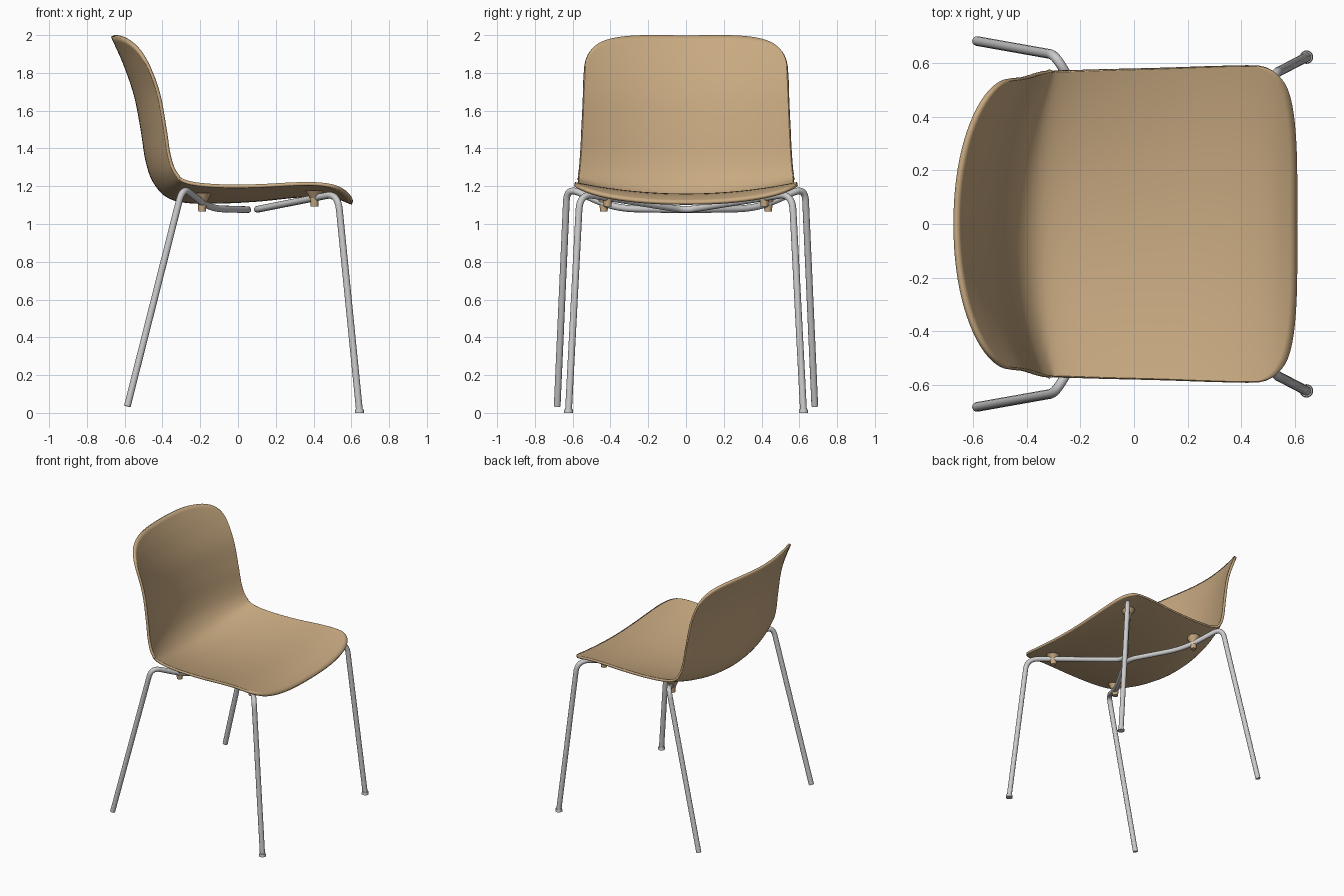
import bpy, bmesh, math
from mathutils import Vector

if "Cube" in bpy.data.objects:
    bpy.data.objects.remove(bpy.data.objects["Cube"])

tan = bpy.data.materials.new("tan_shell")
tan.diffuse_color = (0.58, 0.40, 0.22, 1)
tan.use_nodes = True
tan.node_tree.nodes["Principled BSDF"].inputs["Base Color"].default_value = tan.diffuse_color


def smooth(ob, angle=40):
    bpy.ops.object.select_all(action='DESELECT')
    ob.select_set(True)
    bpy.context.view_layer.objects.active = ob
    bpy.ops.object.shade_smooth_by_angle(angle=math.radians(angle))


def catmull(pts, n=12):
    p = [2 * pts[0] - pts[1]] + pts + [2 * pts[-1] - pts[-2]]
    out = []
    for i in range(1, len(p) - 2):
        a, b, c, d = p[i - 1:i + 3]
        for k in range(n):
            t = k / n
            out.append(0.5 * (2 * b + (c - a) * t + (2 * a - 5 * b + 4 * c - d) * t * t
                              + (3 * b - a - 3 * c + d) * t ** 3))
    return out + [pts[-1]]


# Seat shell: centre line as (x, z, half width, forward/upward curl of the side edge)
profile = catmull([Vector(p) for p in (
    (-.665, 1.995, .53, .10), (-.60, 1.85, .535, .11), (-.542, 1.68, .542, .12),
    (-.507, 1.50, .55, .12), (-.482, 1.34, .558, .12), (-.445, 1.23, .565, .12),
    (-.375, 1.15, .57, .115), (-.27, 1.12, .57, .10), (-.10, 1.117, .575, .085),
    (.10, 1.127, .58, .075), (.30, 1.147, .587, .065), (.42, 1.152, .59, .06),
    (.52, 1.142, .59, .055), (.605, 1.11, .585, .05))])
lengths = [0.0]
for a, b in zip(profile, profile[1:]):
    lengths.append(lengths[-1] + (b.xy - a.xy).length)
total = lengths[-1]


def shell_point(s, v):
    i = max(k for k in range(len(lengths) - 1) if lengths[k] <= s or k == 0)
    f = (s - lengths[i]) / (lengths[i + 1] - lengths[i])
    p = profile[i].lerp(profile[i + 1], f)
    lo, hi = profile[max(i - 2, 0)], profile[min(i + 3, len(profile) - 1)]
    t = (hi.xy - lo.xy).normalized()
    curl = p.w * v * v
    return Vector((p.x - t.y * curl, v * p.z, p.y + t.x * curl))


bm = bmesh.new()
ROWS, COLS = 64, 40
grid = []
for j in range(COLS + 1):
    v = math.sin(math.pi / 2 * (2 * j / COLS - 1))
    trim = 1 - max(0, 1 - abs(v) ** 3) ** (1 / 3)   # rounded corners
    s0, s1 = 0.27 * trim, total - 0.19 * trim
    grid.append([bm.verts.new(shell_point(s0 + (s1 - s0) * i / ROWS, v)) for i in range(ROWS + 1)])
for a, b in zip(grid, grid[1:]):
    for i in range(ROWS):
        bm.faces.new((a[i], a[i + 1], b[i + 1], b[i]))
bmesh.ops.recalc_face_normals(bm, faces=bm.faces)
mesh = bpy.data.meshes.new("seat_shell")
bm.to_mesh(mesh)
bm.free()
shell = bpy.data.objects.new("seat_shell", mesh)
bpy.context.collection.objects.link(shell)
mesh.materials.append(tan)
mod = shell.modifiers.new("thickness", 'SOLIDIFY')
mod.thickness = 0.018
mod.offset = 0
smooth(shell)


# Bent steel tubes: mirrored corner path with rounded corners
def tube(name, half, radius=0.018):
    pts = [(Vector(p), d) for p, d in half]
    pts += [(Vector((p.x, -p.y, p.z)), d) for p, d in reversed(pts[:-1])]
    path = [pts[0][0]]
    for (a, _), (b, d), (c, _) in zip(pts, pts[1:], pts[2:]):
        p, q = b + (a - b).normalized() * d, b + (c - b).normalized() * d
        for k in range(13):
            t = k / 12
            path.append(p * (1 - t) ** 2 + b * 2 * t * (1 - t) + q * t * t)
    path.append(pts[-1][0])
    cu = bpy.data.curves.new(name, 'CURVE')
    cu.dimensions = '3D'
    cu.bevel_depth = radius
    cu.bevel_resolution = 4
    cu.use_fill_caps = True
    sp = cu.splines.new('POLY')
    sp.points.add(len(path) - 1)
    for q, p in zip(sp.points, path):
        q.co = (*p, 1)
    ob = bpy.data.objects.new(name, cu)
    bpy.context.collection.objects.link(ob)
    bpy.ops.object.select_all(action='DESELECT')
    ob.select_set(True)
    bpy.context.view_layer.objects.active = ob
    bpy.ops.object.convert(target='MESH')
    smooth(bpy.context.object)


tube("rear_leg_frame", [((-.586, .682, .035), 0), ((-.293, .63, 1.195), .075),
                        ((-.15, .38, 1.082), .13), ((.072, 0, 1.075), .08)])
tube("front_leg_frame", [((.643, .622, .012), 0), ((.528, .562, 1.162), .09),
                         ((.078, 0, 1.073), .08)])


def cone(name, x, y, z0, z1, r0, r1, mat=None):
    bpy.ops.mesh.primitive_cone_add(vertices=24, radius1=r0, radius2=r1, depth=z1 - z0,
                                    location=(x, y, (z0 + z1) / 2))
    ob = bpy.context.object
    ob.name = name
    if mat:
        ob.data.materials.append(mat)
    smooth(ob)


for side, y in (("left", 1), ("right", -1)):
    # Glides on the front feet
    cone("front_glide_" + side, .643, y * .622, 0, .02, .025, .022)
    # Mounts that hold the shell on the tubes
    for where, x, my, z, top in (("rear", -.19, .435, 1.067, 1.165), ("front", .405, .415, 1.092, 1.178)):
        cone(f"{where}_mount_pad_{side}", x, y * my, z, z + .05, .02, .024, tan)
        cone(f"{where}_mount_boss_{side}", x, y * my, z + .045, top, .024, .05, tan)
